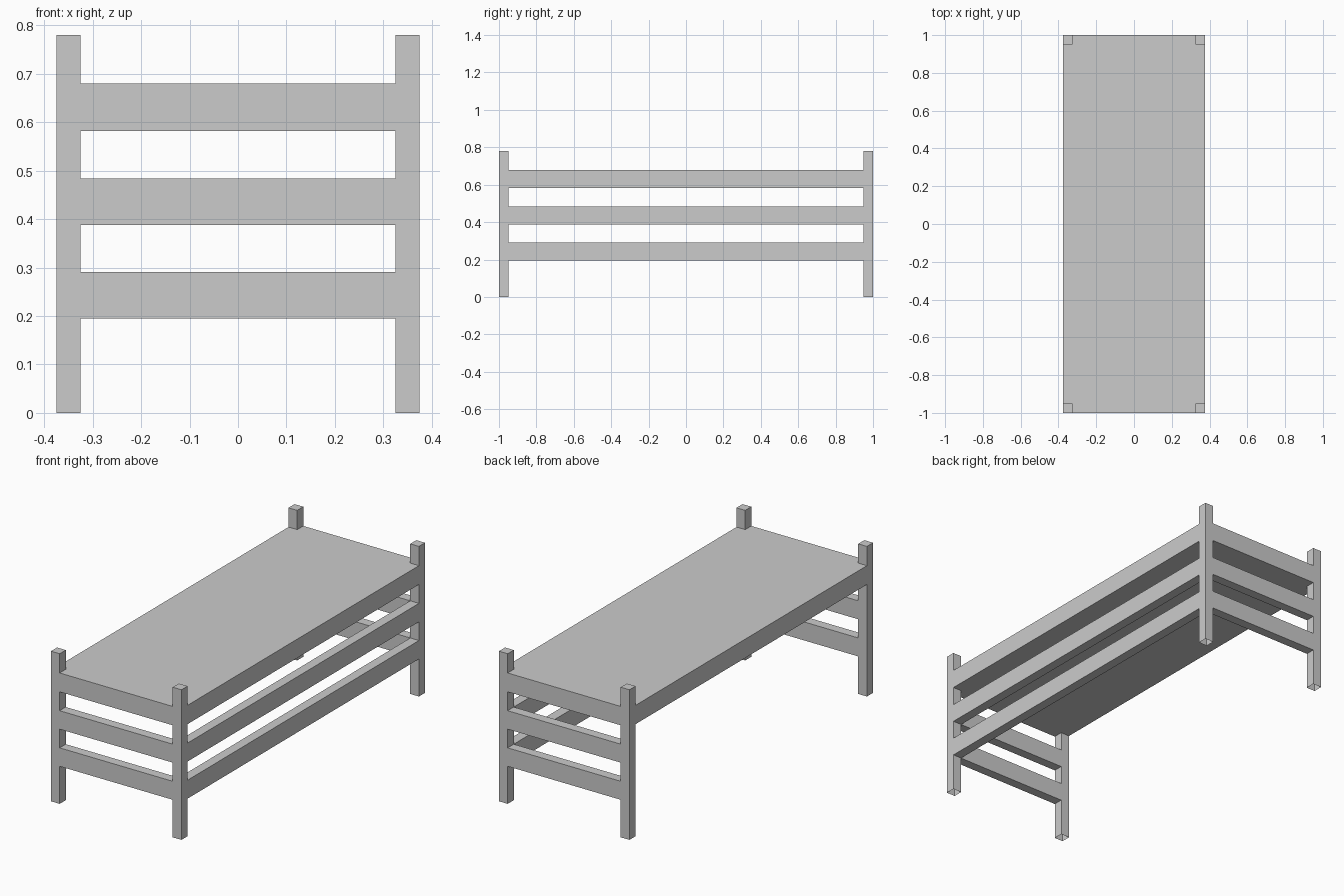
import bpy, bmesh

if "Cube" in bpy.data.objects:
    bpy.data.objects.remove(bpy.data.objects["Cube"])

X, Y, W = 0.375, 1.0, 0.05          # half width, half length, post size
XI, YI = X - W, Y - W
RAILS = [(0.195, 0.291), (0.388, 0.484)]
TOP = (0.582, 0.68)
HEIGHT = 0.78


def add_box(bm, lo, hi, skip=()):
    """Box from lo to hi, leaving out the sides named in skip."""
    v = [bm.verts.new((x, y, z)) for x in (lo[0], hi[0])
         for y in (lo[1], hi[1]) for z in (lo[2], hi[2])]
    sides = {'-x': (0, 1, 3, 2), '+x': (4, 6, 7, 5), '-y': (0, 4, 5, 1),
             '+y': (2, 3, 7, 6), '-z': (0, 2, 6, 4), '+z': (1, 5, 7, 3)}
    for key, ids in sides.items():
        if key not in skip:
            bm.faces.new([v[i] for i in ids])


def finish(name, bm):
    bmesh.ops.remove_doubles(bm, verts=bm.verts[:], dist=1e-5)
    bmesh.ops.delete(bm, geom=[v for v in bm.verts if not v.link_faces], context='VERTS')
    me = bpy.data.meshes.new(name)
    bm.to_mesh(me)
    bm.free()
    ob = bpy.data.objects.new(name, me)
    bpy.context.collection.objects.link(ob)


# Corner posts: hollow, open underneath and where the rails and top join
levels = [0.0] + [z for span in RAILS + [TOP] for z in span] + [HEIGHT]
for sx, xn in ((-1, 'left'), (1, 'right')):
    for sy, yn in ((-1, 'front'), (1, 'back')):
        bm = bmesh.new()
        x0, x1 = sorted((sx * XI, sx * X))
        y0, y1 = sorted((sy * YI, sy * Y))
        for i, (z0, z1) in enumerate(zip(levels, levels[1:])):
            skip = {'-z'}
            if z1 < HEIGHT:
                skip.add('+z')
            if i % 2:
                skip.add('-x' if sx > 0 else '+x')
                if sx > 0 or z0 == TOP[0]:
                    skip.add('-y' if sy > 0 else '+y')
        
            add_box(bm, (x0, y0, z0), (x1, y1, z1), skip)
        bmesh.ops.remove_doubles(bm, verts=bm.verts[:], dist=1e-5)
        finish(f"{yn}_{xn}_post", bm)

# Lower rails on the front, back and right; the left side stays open
for n, (z0, z1) in zip(('lower', 'middle'), RAILS):
    for name, lo, hi, ends in (
            ('front', (-XI, -Y), (XI, -YI), ('-x', '+x')),
            ('back', (-XI, YI), (XI, Y), ('-x', '+x')),
            ('right', (XI, -YI), (X, YI), ('-y', '+y'))):
        bm = bmesh.new()
        add_box(bm, (*lo, z0), (*hi, z1), ends)
        finish(f"{name}_{n}_rail", bm)

# Solid top, notched around the posts
outline = [(-XI, -Y), (XI, -Y), (XI, -YI), (X, -YI), (X, YI), (XI, YI),
           (XI, Y), (-XI, Y), (-XI, YI), (-X, YI), (-X, -YI), (-XI, -YI)]
bm = bmesh.new()
low, high = ([bm.verts.new((x, y, z)) for x, y in outline] for z in TOP)
bm.faces.new(low[::-1])
bm.faces.new(high)
for i in (0, 3, 6, 9):
    bm.faces.new((low[i], low[i + 1], high[i + 1], high[i]))
finish("bed_top", bm)
